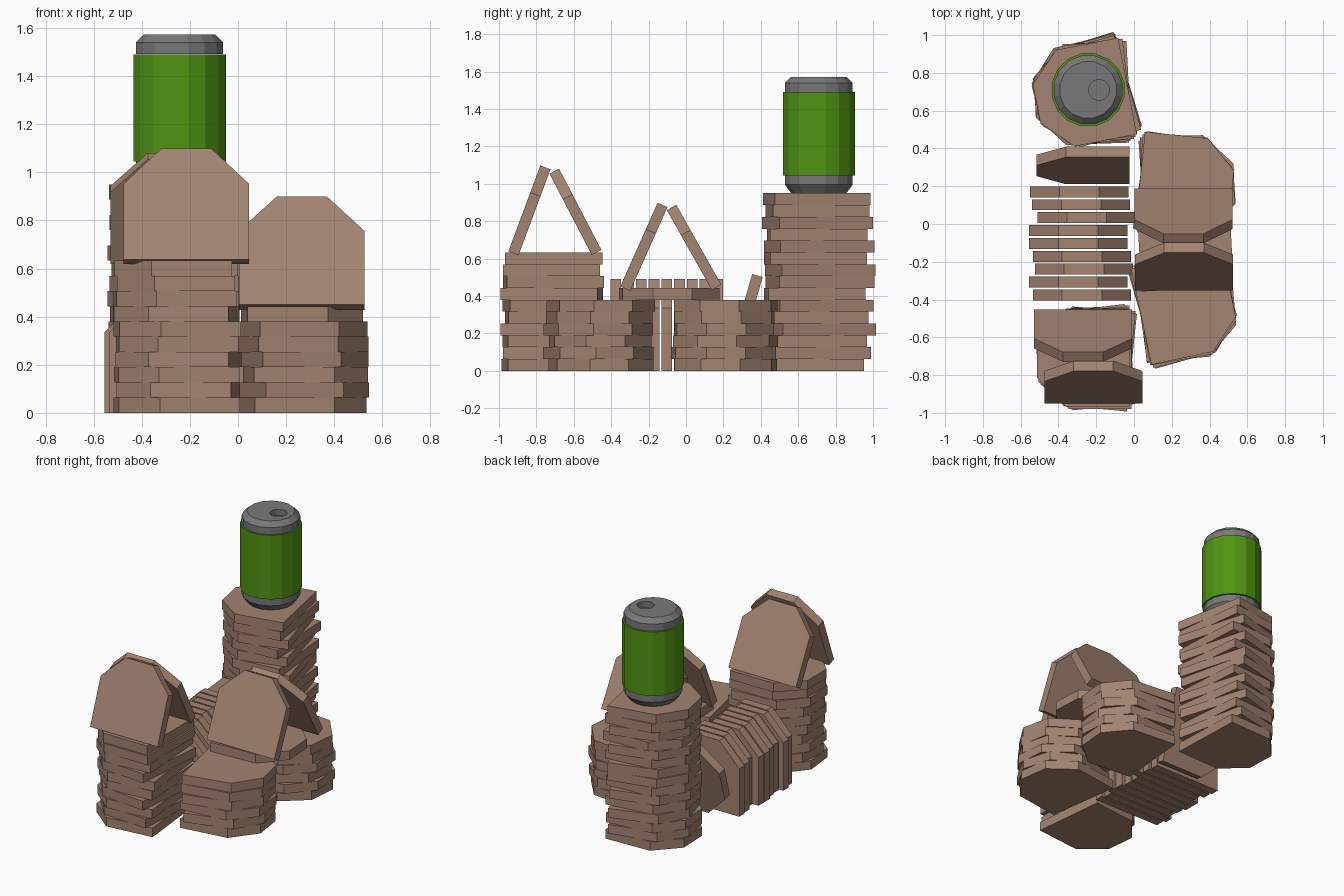
import bpy, bmesh, math, random
from mathutils import Matrix, Vector

if "Cube" in bpy.data.objects:
    bpy.data.objects.remove(bpy.data.objects["Cube"])

random.seed(4)
W, H, T = 0.52, 0.49, 0.0633       # slice width, height, thickness


def material(name, rgb):
    m = bpy.data.materials.new(name)
    m.diffuse_color = (*rgb, 1)
    m.use_nodes = True
    m.node_tree.nodes["Principled BSDF"].inputs["Base Color"].default_value = m.diffuse_color
    return m


BROWN = material("toast_brown", (0.36, 0.23, 0.165))
GREEN = material("can_green", (0.08, 0.30, 0.006))
GREY = material("can_grey", (0.19, 0.19, 0.19))


def slice_mesh(t):
    # six-sided slice: flat base, straight sides, clipped top corners
    w, h, c = W / 2, H / 2, 0.155
    half = [(w, -h), (w, h - c), (w - c, h)]
    outline = half + [(-x, y) for x, y in reversed(half)]
    bm = bmesh.new()
    f = bm.faces.new([bm.verts.new((x, y, -t / 2)) for x, y in outline])
    r = bmesh.ops.extrude_face_region(bm, geom=[f])
    bmesh.ops.translate(bm, vec=(0, 0, t),
                        verts=[v for v in r["geom"] if isinstance(v, bmesh.types.BMVert)])
    bmesh.ops.recalc_face_normals(bm, faces=bm.faces)
    me = bpy.data.meshes.new("slice")
    bm.to_mesh(me)
    bm.free()
    me.materials.append(BROWN)
    return me


STACKED, THIN = slice_mesh(T), slice_mesh(0.058)


def add_slice(name, mesh, centre, across, up):
    across, up = Vector(across).normalized(), Vector(up).normalized()
    rot = Matrix((across, up, across.cross(up))).transposed().to_4x4()
    ob = bpy.data.objects.new(name, mesh)
    ob.matrix_world = Matrix.Translation(centre) @ rot
    bpy.context.collection.objects.link(ob)


def flat(name, x, y, z, deg):
    a = math.radians(deg)
    add_slice(name, STACKED, (x, y, z), (math.sin(a), -math.cos(a), 0),
              (math.cos(a), math.sin(a), 0))


def stack(name, x, y, angles):
    for i, a in enumerate(angles):
        flat(name, x + random.uniform(-.008, .008), y + random.uniform(-.01, .01),
             T * (i + 0.5), a)


# Four towers of flat slices, each turned a little
stack("tall_tower_slice", -0.275, 0.69,
      [182, 192, 185, 197, 188, 196, 184, 193, 196, 186, 195, 183, 196, 187, 191])
stack("front_tower_slice", -0.262, -0.71,
      [186, 176, 185, 174, 183, 187, 175, 184, 180, 180])
stack("right_front_tower_slice", 0.28, -0.445, [8, 16, 5, 14, 10, 12])
stack("right_back_tower_slice", 0.28, 0.205, [-5, 4, -8, 2, -3, -6])
flat("bridge_slice", 0.27, -0.085, T * 6.5, 3)


# Pitched roofs: two slices leaning together
def roof_panel(name, x, y, z, deg):
    a = math.radians(deg)
    add_slice(name, THIN, (x, y, z), (1, 0, 0), (0, math.sin(a), math.cos(a)))


roof_panel("left_roof_front", -0.215, -0.837, 0.858, 20.4)
roof_panel("left_roof_back", -0.27, -0.591, 0.85, -27.5)
roof_panel("right_roof_front", 0.265, -0.225, 0.663, 24)
roof_panel("right_roof_back", 0.262, 0.043, 0.66, -29.4)

# Row of upright slices forming the wall
for i, x in enumerate([-.29, -.28, -.25, -.295, -.295, -.275, -.265, -.295, -.275]):
    roof_panel("wall_slice", x, 0.17 - 0.0682 * i, H / 2, 0)

# Slice on its side, leaning on the tall tower
a = math.radians(16)
add_slice("leaning_slice", THIN, (-0.27, 0.31, 0.259),
          (0, math.sin(a), math.cos(a)), (-1, 0, 0))


# Drinks can: lathed sections
def lathe(name, profile, mat, sides=16, at=(-0.243, 0.71)):
    bm = bmesh.new()
    rings = [[bm.verts.new((r * math.cos(2 * math.pi * (k + .5) / sides),
                            r * math.sin(2 * math.pi * (k + .5) / sides), z))
              for k in range(sides)] for r, z in profile]
    for lo, hi in zip(rings, rings[1:]):
        for k in range(sides):
            n = (k + 1) % sides
            bm.faces.new((lo[k], lo[n], hi[n], hi[k]))
    bm.faces.new(rings[0][::-1])
    bm.faces.new(rings[-1])
    me = bpy.data.meshes.new(name)
    bm.to_mesh(me)
    bm.free()
    me.materials.append(mat)
    ob = bpy.data.objects.new(name, me)
    ob.location = (*at, 0)
    bpy.context.collection.objects.link(ob)
    return ob


lathe("can_body", [(.196, 1.045), (.196, 1.49)], GREEN)
lathe("can_base", [(.15, .95), (.185, .995), (.185, 1.044)], GREY)
lid = lathe("can_lid", [(.185, 1.491), (.185, 1.54), (.152, 1.572)], GREY)

# Drinking hole cut into the lid
cutter = lathe("hole_cutter", [(.055, 1.53), (.055, 1.62)], GREY, at=(-0.185, 0.71))
cutter.hide_render = True
cutter.hide_viewport = True
cut = lid.modifiers.new("hole", "BOOLEAN")
cut.operation = 'DIFFERENCE'
cut.object = cutter
